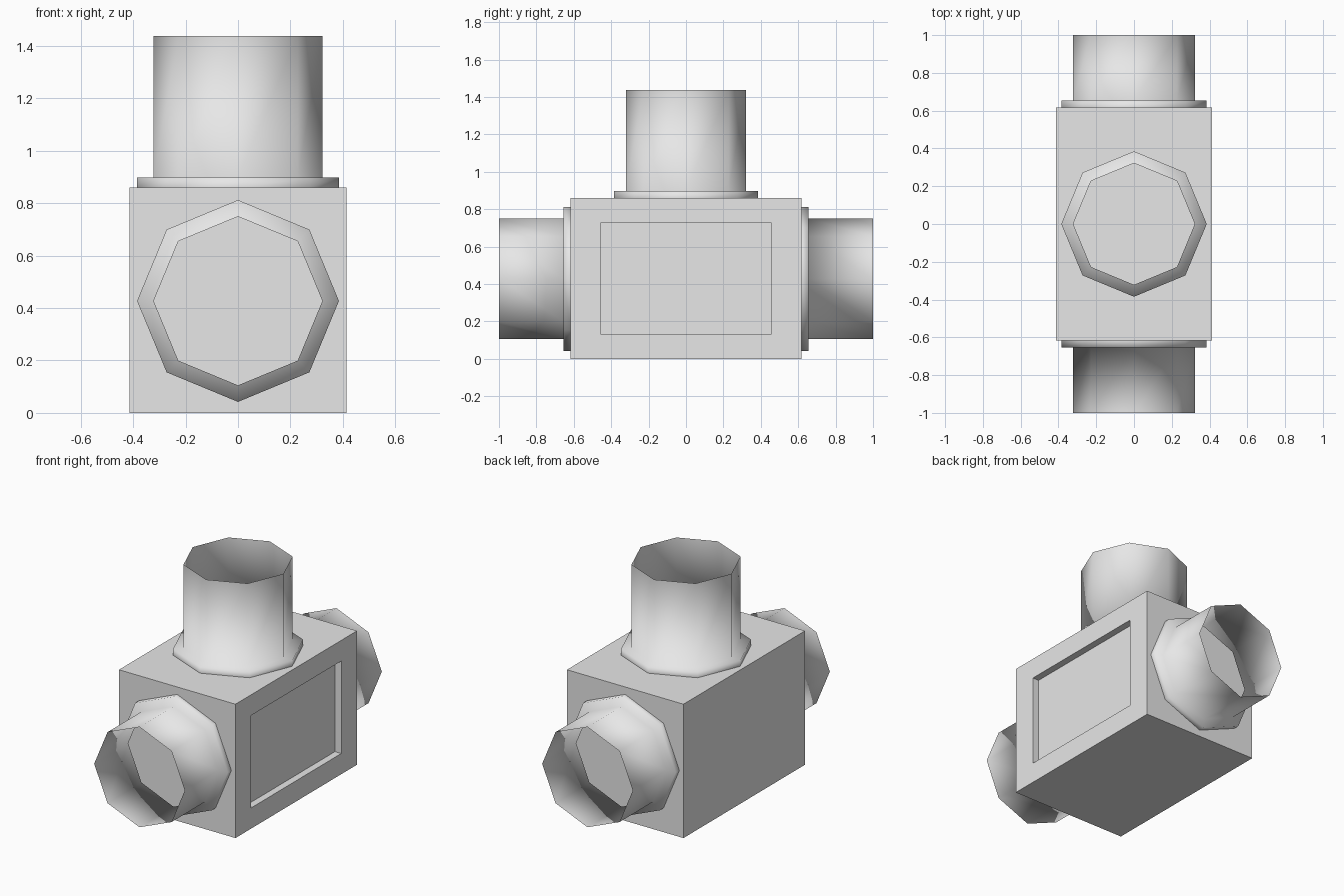
import bpy, bmesh
from math import copysign, cos, pi, sin
from mathutils import Matrix, Vector

cube = bpy.data.objects.get("Cube")
if cube:
    bpy.data.objects.remove(cube, do_unlink=True)

grey = bpy.data.materials.new("plain grey")
grey.use_nodes = True
grey.diffuse_color = (0.8, 0.8, 0.8, 1)
grey.node_tree.nodes["Principled BSDF"].inputs["Base Color"].default_value = grey.diffuse_color

HALF_X, HALF_Y, HEIGHT = 0.414, 0.617, 0.86
MID_Z = 0.427


def add_object(name, bm, smooth=False):
    mesh = bpy.data.meshes.new(name)
    bmesh.ops.recalc_face_normals(bm, faces=bm.faces) if not smooth else None
    for face in bm.faces:
        face.smooth = smooth
    bm.to_mesh(mesh)
    bm.free()
    mesh.materials.append(grey)
    obj = bpy.data.objects.new(name, mesh)
    bpy.context.collection.objects.link(obj)
    return obj


# Box body with a recessed panel on the +x side
bm = bmesh.new()
bmesh.ops.create_cube(bm, size=2)
for v in bm.verts:
    v.co = Vector((v.co.x * HALF_X, v.co.y * HALF_Y, (v.co.z + 1) * HEIGHT / 2))
bm.normal_update()
side = max(bm.faces, key=lambda f: f.normal.x)
bmesh.ops.inset_individual(bm, faces=[side], thickness=0.14)
for v in side.verts:
    v.co.y = copysign(0.457, v.co.y)
    v.co.z = 0.43 + copysign(0.297, v.co.z - 0.43)
panel = bmesh.ops.extrude_discrete_faces(bm, faces=[side])["faces"][0]
bmesh.ops.translate(bm, verts=panel.verts, vec=(-0.045, 0, 0))
add_object("box_body", bm)


# Open eight-sided pipe with a stepped collar, spun round its own z axis
def pipe(name, length, matrix, sides=8):
    profile = [(0.385, 0), (0.385, 0.038), (0.322, 0.038), (0.322, length)]
    bm = bmesh.new()
    rings = [[bm.verts.new((r * cos(2 * pi * i / sides), r * sin(2 * pi * i / sides), h))
              for i in range(sides)] for r, h in profile]
    for low, high in zip(rings, rings[1:]):
        for i in range(sides):
            j = (i + 1) % sides
            bm.faces.new((low[i], low[j], high[j], high[i]))
    bm.transform(matrix)
    bm.normal_update()
    add_object(name, bm, smooth=True)


pipe("top_pipe", 1.437 - HEIGHT, Matrix.Translation((0, 0, HEIGHT)))
for name, sign in (("front_pipe", -1), ("back_pipe", 1)):
    place = Matrix.Translation((0, sign * HALF_Y, MID_Z)) @ Matrix.Rotation(-sign * pi / 2, 4, "X")
    pipe(name, 1 - HALF_Y, place)
